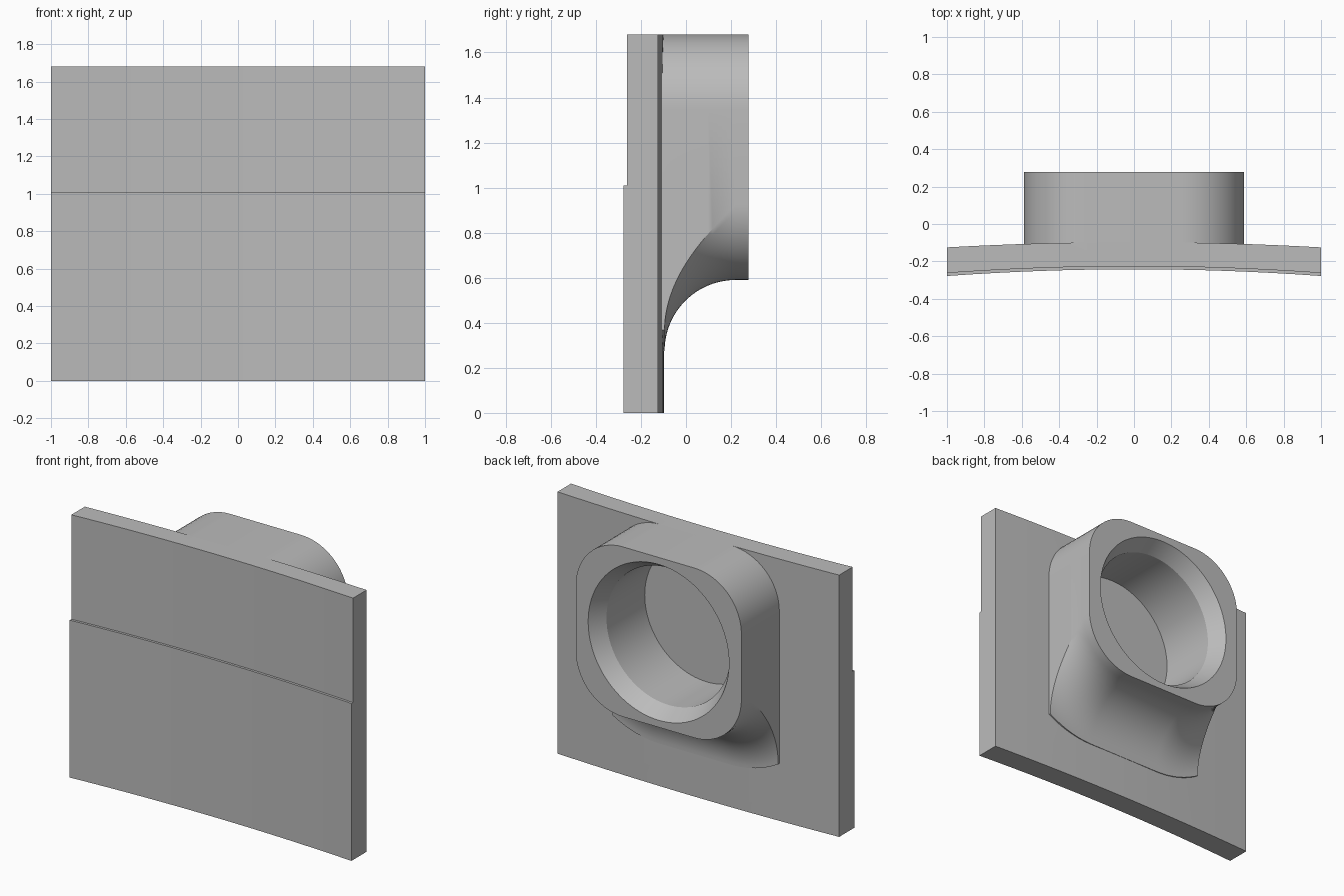
import bpy
import bmesh
from math import cos, sin, acos, pi, radians

cube = bpy.data.objects.get("Cube")
if cube:
    bpy.data.objects.remove(cube)

grey = bpy.data.materials.new("plain grey")
grey.use_nodes = True
colour = (0.5, 0.5, 0.5, 1)
grey.diffuse_color = colour
grey.node_tree.nodes["Principled BSDF"].inputs["Base Color"].default_value = colour

HEIGHT = 1.68          # plate height, flush with the boss top
STEP = 1.01            # height of the shallow front ledge
BACK = 0.278           # rear face of the boss
HALF = 0.588           # boss half width
CORNER = 0.335         # boss corner radius
BOTTOM = 0.59          # underside of the boss
FILLET = 0.315         # flare below the boss


def loft(name, rings):
    """Closed solid through rings with equal point counts."""
    bm = bmesh.new()
    loops = [[bm.verts.new(p) for p in ring] for ring in rings]
    n = len(loops[0])
    for a, b in zip(loops, loops[1:]):
        for i in range(n):
            j = (i + 1) % n
            bm.faces.new((a[i], a[j], b[j], b[i]))
    bm.faces.new(loops[0])
    bm.faces.new(loops[-1])
    bmesh.ops.recalc_face_normals(bm, faces=bm.faces)
    mesh = bpy.data.meshes.new(name)
    bm.to_mesh(mesh)
    bm.free()
    mesh.materials.append(grey)
    obj = bpy.data.objects.new(name, mesh)
    bpy.context.collection.objects.link(obj)
    return obj


def combine(target, other, operation):
    mod = target.modifiers.new(operation.lower(), 'BOOLEAN')
    mod.object, mod.operation, mod.solver = other, operation, 'EXACT'
    bpy.context.view_layer.objects.active = target
    bpy.ops.object.modifier_apply(modifier=mod.name)
    bpy.data.objects.remove(other)


# Gently bowed plate with a shallow ledge across the front
def plate_ring(x):
    front, back = -0.242 - 0.036 * x * x, -0.097 - 0.028 * x * x
    profile = [(front, 0), (back, 0), (back, HEIGHT), (front + 0.016, HEIGHT),
               (front + 0.016, STEP), (front, STEP)]
    return [(x, y, z) for y, z in profile]


plate = loft("curved_plate", [plate_ring(-1 + i / 8) for i in range(17)])


# Rounded boss whose underside flares into the plate between flat sides
def boss_ring(y, flare):
    cx, low, high = HALF - CORNER, BOTTOM + CORNER, HEIGHT - CORNER
    radius = CORNER + flare
    start = acos(CORNER / radius)
    steps = 16
    half = []
    for i in range(steps + 1):          # top corner, inner to outer
        a = pi / 2 * (1 - i / steps)
        half.append((cx + CORNER * cos(a), high + CORNER * sin(a)))
    for i in range(steps + 1):          # bottom corner, outer to inner
        a = start + (pi / 2 - start) * i / steps
        half.append((cx + radius * cos(a), low - radius * sin(a)))
    loop = half + [(-x, z) for x, z in reversed(half)]
    return [(x, y, z) for x, z in loop]


rings = [boss_ring(-0.15, FILLET)]
for i in range(25):
    t = pi / 2 * i / 24
    rings.append(boss_ring(0.22 - FILLET * cos(t), FILLET * (1 - sin(t))))
rings.append(boss_ring(BACK, 0))
boss = loft("boss", rings)


# Blind round bore with a chamfered mouth
def circle(y, r):
    mid = (BOTTOM + HEIGHT) / 2
    return [(r * cos(2 * pi * i / 96), y, mid + r * sin(2 * pi * i / 96))
            for i in range(96)]


bore = loft("bore_cutter", [circle(-0.21, 0.44), circle(BACK - 0.1, 0.44),
                            circle(BACK, 0.5), circle(BACK + 0.05, 0.53)])
bore.hide_render = True

combine(plate, boss, 'UNION')
combine(plate, bore, 'DIFFERENCE')
plate.name = "socket_plate"

bpy.ops.object.select_all(action='DESELECT')
plate.select_set(True)
bpy.context.view_layer.objects.active = plate
bpy.ops.object.shade_smooth_by_angle(angle=radians(25))
